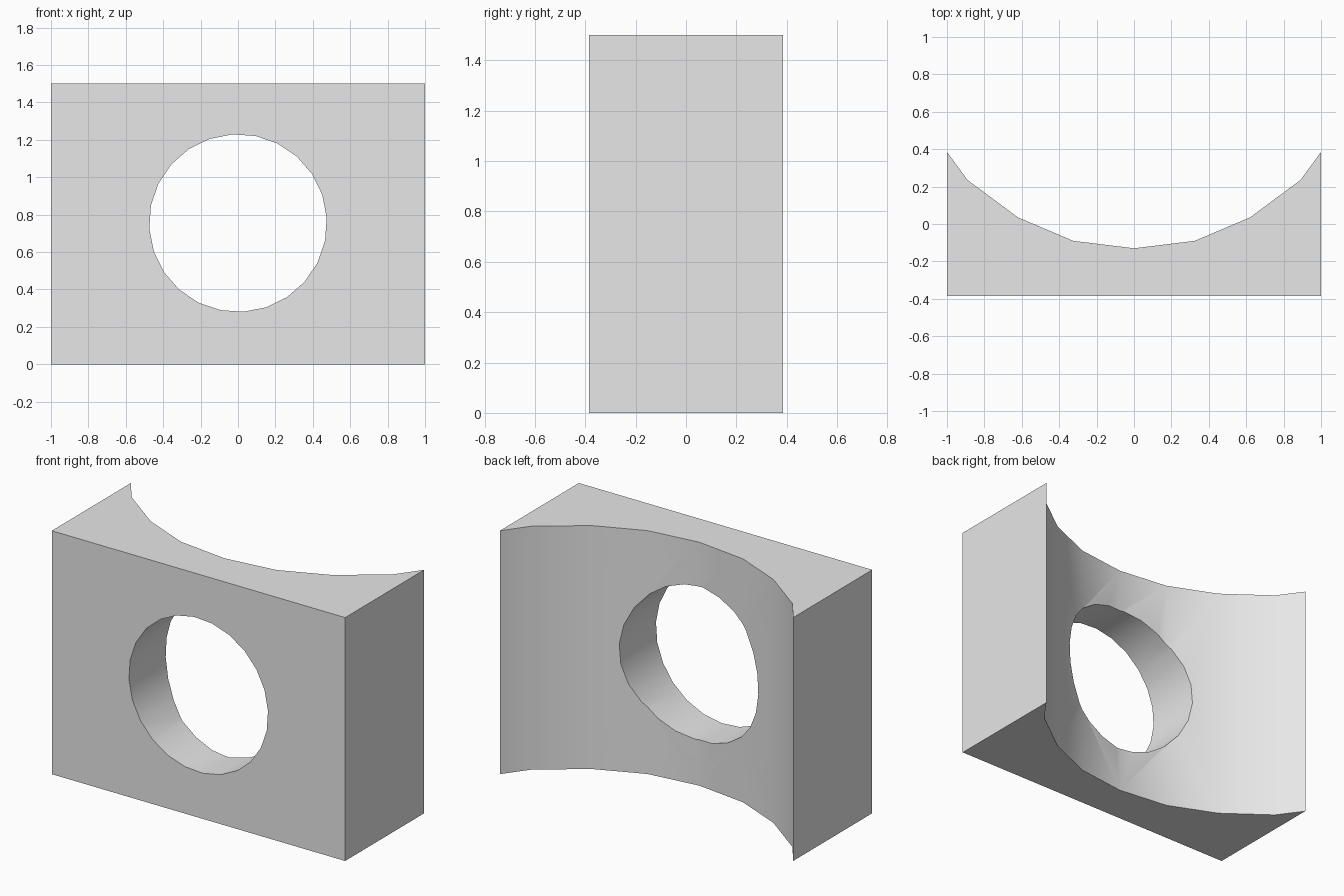
import bpy
import bmesh
from math import radians
from mathutils import Matrix

cube = bpy.data.objects.get("Cube")
if cube:
    bpy.data.objects.remove(cube)

# Plain grey material
grey = bpy.data.materials.new("light grey")
grey.use_nodes = True
colour = (0.8, 0.8, 0.8, 1)
grey.diffuse_color = colour
grey.node_tree.nodes["Principled BSDF"].inputs["Base Color"].default_value = colour


def add_object(name, bm):
    bmesh.ops.recalc_face_normals(bm, faces=bm.faces[:])
    mesh = bpy.data.meshes.new(name)
    bm.to_mesh(mesh)
    bm.free()
    mesh.materials.append(grey)
    obj = bpy.data.objects.new(name, mesh)
    bpy.context.collection.objects.link(obj)
    return obj


# Block: plan outline with a flat front and a hollow curved back, extruded upward
half_curve = [(0.325, -0.09), (0.62, 0.035), (0.89, 0.235), (1, 0.385)]
back = [(-x, y) for x, y in reversed(half_curve)] + [(0, -0.13)] + half_curve
outline = back + [(1, -0.385), (-1, -0.385)]
bm = bmesh.new()
base = bm.faces.new([bm.verts.new((x, y, 0)) for x, y in outline])
top = bmesh.ops.extrude_face_region(bm, geom=[base])
bmesh.ops.translate(bm, vec=(0, 0, 1.5),
                    verts=[v for v in top["geom"] if isinstance(v, bmesh.types.BMVert)])
block = add_object("curved_back_block", bm)

# Round hole running front to back
bm = bmesh.new()
place = (Matrix.Translation((0, 0, 0.755)) @ Matrix.Rotation(radians(90), 4, "X")
         @ Matrix.Rotation(radians(3.6), 4, "Z"))
bmesh.ops.create_cone(bm, cap_ends=True, segments=24, radius1=0.475, radius2=0.475,
                      depth=2, matrix=place)
cutter = add_object("hole_cutter", bm)
cutter.hide_render = True

cut = block.modifiers.new("hole", "BOOLEAN")
cut.operation = "DIFFERENCE"
cut.solver = "EXACT"
cut.object = cutter
bpy.ops.object.select_all(action="DESELECT")
block.select_set(True)
bpy.context.view_layer.objects.active = block
bpy.ops.object.modifier_apply(modifier=cut.name)
bpy.data.objects.remove(cutter)

# Smooth curved walls, crisp corners
bpy.ops.object.shade_smooth_by_angle(angle=radians(30))
